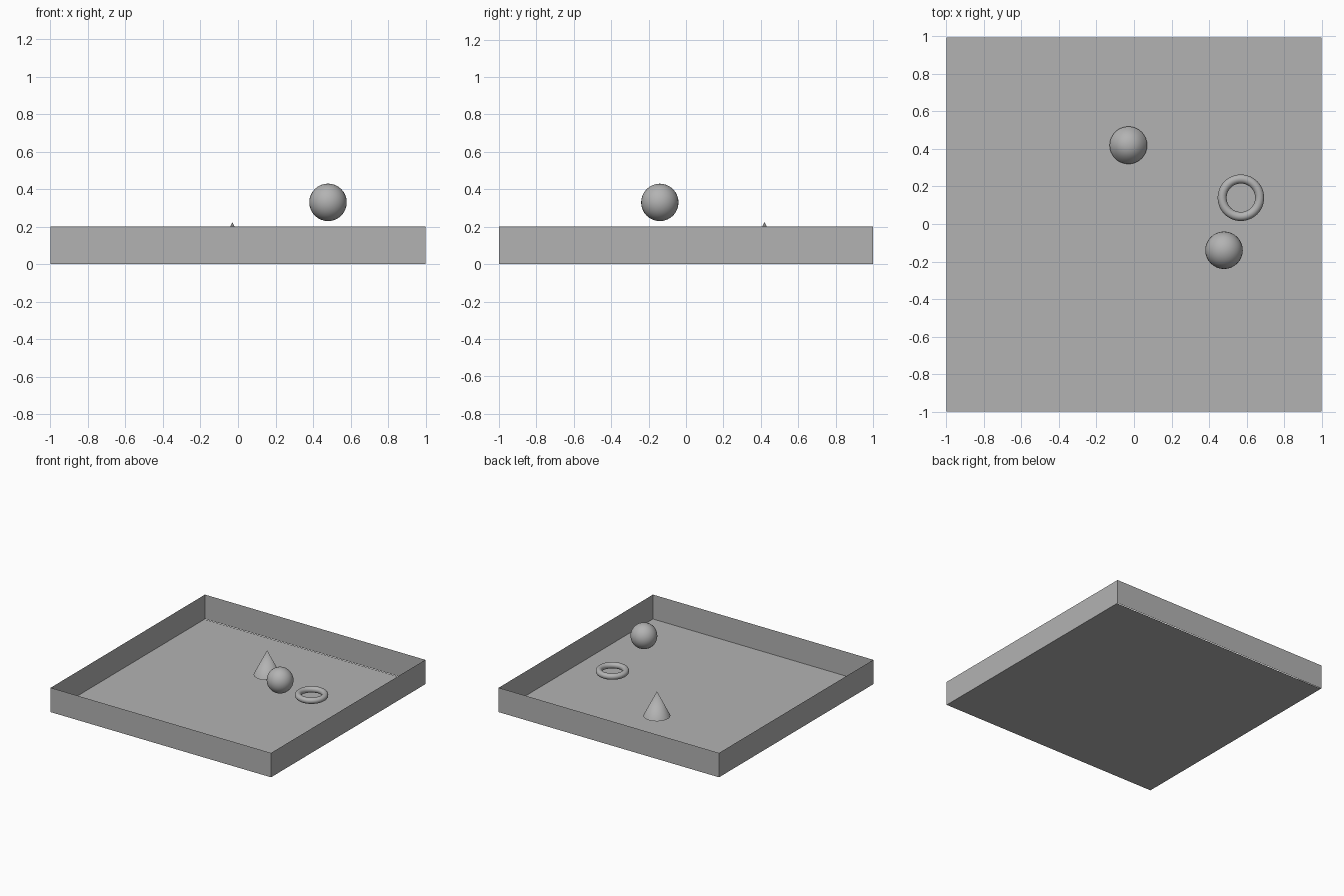
import bpy
from math import pi, radians

if "Cube" in bpy.data.objects:
    bpy.data.objects.remove(bpy.data.objects["Cube"], do_unlink=True)

grey = bpy.data.materials.new("plain_grey")
grey.use_nodes = True
grey.diffuse_color = (0.45, 0.45, 0.45, 1)
grey.node_tree.nodes["Principled BSDF"].inputs["Base Color"].default_value = grey.diffuse_color


def finish(name, smooth=False):
    """Name the new object, colour it and set its shading."""
    obj = bpy.context.object
    obj.name = name
    obj.data.materials.append(grey)
    if smooth:
        bpy.ops.object.shade_smooth_by_angle(angle=radians(35))
    return obj


def panel(name, location, rotation, width, height):
    """Thin sheet without thickness."""
    bpy.ops.mesh.primitive_plane_add(size=1, location=location, rotation=rotation)
    finish(name).scale = (width, height, 1)


# Open tray: floor and four upright walls
WALL = 0.2
panel("floor", (0, -0.003, 0), (0, 0, 0), 2, 1.994)
for name, x, y, turn in (("front_wall", 0, -1, 0), ("left_wall", 1, 0, pi / 2),
                         ("back_wall", 0, 1, pi), ("right_wall", -1, 0, -pi / 2)):
    panel(name, (x, y, WALL / 2), (pi / 2, 0, turn), 2, WALL)

# Loose solids above the floor
bpy.ops.mesh.primitive_uv_sphere_add(segments=32, ring_count=16, radius=0.1,
                                     location=(0.48, -0.14, 0.33))
finish("ball", True)

bpy.ops.mesh.primitive_cone_add(vertices=32, radius1=0.1, radius2=0, depth=0.2,
                                location=(-0.03, 0.42, 0.125))
finish("cone", True)

bpy.ops.mesh.primitive_torus_add(major_segments=48, minor_segments=16, major_radius=0.1,
                                 minor_radius=0.024, location=(0.57, 0.14, 0.125))
finish("ring", True)
